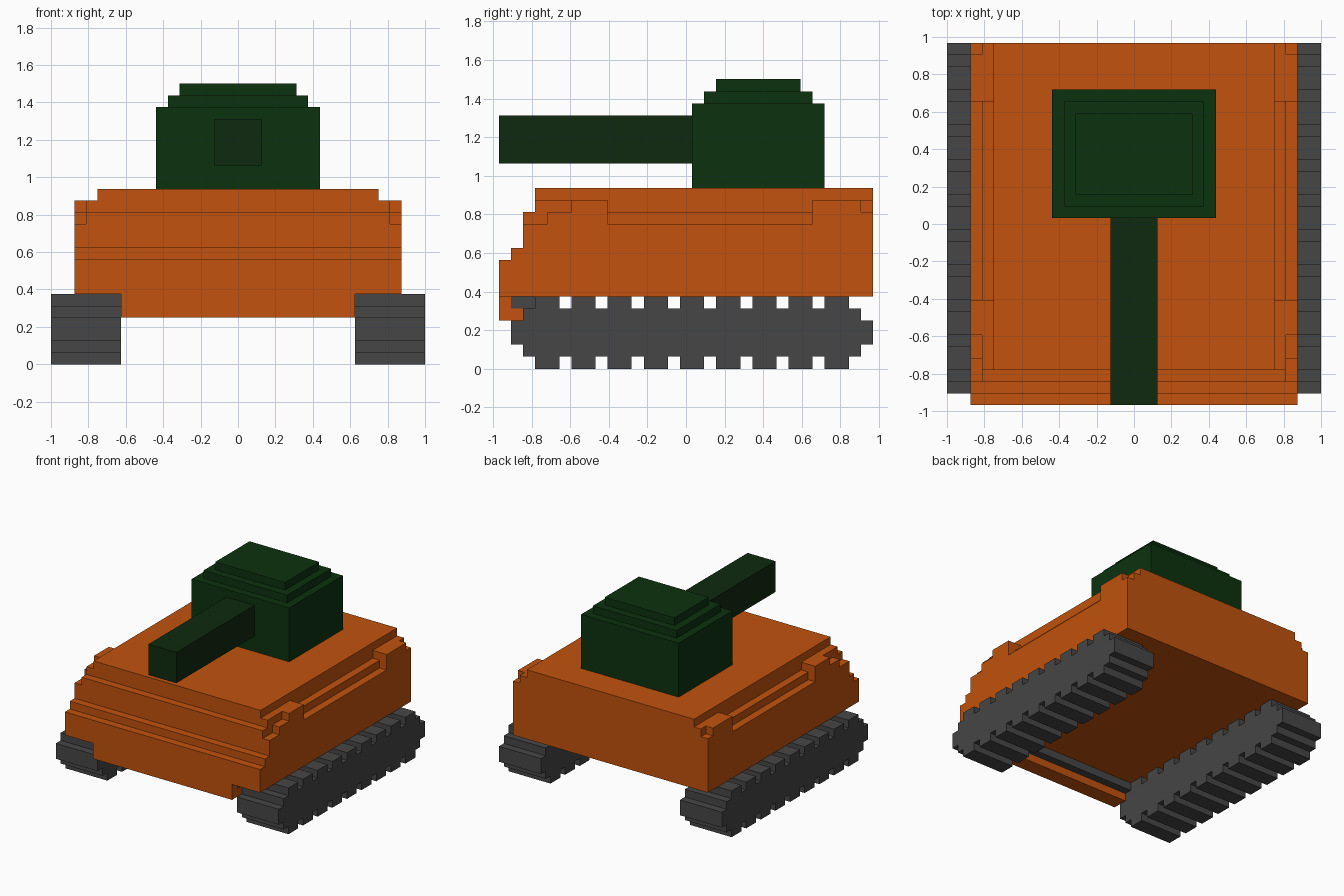
import bpy
import bmesh

U = 1 / 16        # block size
Y0 = -15.5        # front end, in blocks

cube = bpy.data.objects.get("Cube")
if cube:
    bpy.data.objects.remove(cube, do_unlink=True)


def material(name, rgb):
    m = bpy.data.materials.new(name)
    m.use_nodes = True
    m.diffuse_color = (*rgb, 1)
    bsdf = next(n for n in m.node_tree.nodes if n.type == 'BSDF_PRINCIPLED')
    bsdf.inputs["Base Color"].default_value = (*rgb, 1)
    return m


ORANGE = material("orange", (0.533, 0.085, 0.004))
GREEN = material("dark_green", (0.0037, 0.032, 0.0048))
BARREL = material("deep_green", (0.0044, 0.0232, 0.0044))
GREY = material("track_grey", (0.061, 0.061, 0.061))


def prism(name, mat, profile, x0, x1, mirror=False):
    """Extrude a side profile of (y, z) block positions from x0 to x1."""
    bm = bmesh.new()
    face = bm.faces.new([bm.verts.new((x0 * U, (y + Y0) * U, z * U)) for y, z in profile])
    ext = bmesh.ops.extrude_face_region(bm, geom=[face])
    moved = [v for v in ext["geom"] if isinstance(v, bmesh.types.BMVert)]
    bmesh.ops.translate(bm, verts=moved, vec=((x1 - x0) * U, 0, 0))
    bmesh.ops.recalc_face_normals(bm, faces=bm.faces)
    mesh = bpy.data.meshes.new(name)
    bm.to_mesh(mesh)
    bm.free()
    mesh.materials.append(mat)
    ob = bpy.data.objects.new(name, mesh)
    bpy.context.collection.objects.link(ob)
    if mirror:
        ob.modifiers.new("Mirror", 'MIRROR').use_mirror_merge = False
    return ob


def rect(y0, y1, z0, z1):
    return [(y0, z0), (y1, z0), (y1, z1), (y0, z1)]


# Hull: stepped nose, with two thinner layers on each side for the fenders
nose = [(2, 10), (1, 10), (1, 9), (0, 9)]
base = [(0, 6), (31, 6)]
prism("hull_core", ORANGE, base + [(31, 15), (3, 15), (3, 13), (2, 13)] + nose, -12, 12)
prism("hull_inner_sides", ORANGE,
      base + [(31, 14), (26, 14), (26, 13), (9, 13), (9, 14), (3, 14), (3, 13), (2, 13)] + nose,
      12, 13, mirror=True)
prism("hull_outer_sides", ORANGE,
      base + [(31, 13), (30, 13), (30, 14), (26, 14), (26, 12), (9, 12), (9, 14),
              (6, 14), (6, 13), (4, 13), (4, 12), (2, 12)] + nose,
      13, 14, mirror=True)

# Lower front lip and the cross bar behind it
prism("front_lip", ORANGE, [(0, 4), (2, 4), (2, 5), (1, 5), (1, 6), (0, 6)], -10, 10)
prism("front_cross_bar", GREY, rect(1, 3, 5, 6), -10, 10)

# Tracks: rounded ends, two-block teeth with one-block gaps, top and bottom
bottom, top = [], []
for y in range(3, 29, 3):
    bottom += [(y, 1), (y, 0), (y + 2, 0), (y + 2, 1)]
    top += [(y, 5), (y, 6), (y + 2, 6), (y + 2, 5)]
rear = [(30, 1), (30, 2), (31, 2), (31, 4), (30, 4), (30, 5)]
front = [(2, 5), (2, 4), (1, 4), (1, 2), (2, 2), (2, 1)]
prism("tracks", GREY, bottom + rear + top[::-1] + front, 10, 16, mirror=True)

# Turret: three stacked tiers
for i, (z0, z1) in enumerate([(15, 22), (22, 23), (23, 24)]):
    prism(f"turret_tier_{i + 1}", GREEN, rect(16 + i, 27 - i, z0, z1), i - 7, 7 - i)

# Gun barrel
prism("gun_barrel", BARREL, rect(0, 16, 17, 21), -2, 2)
